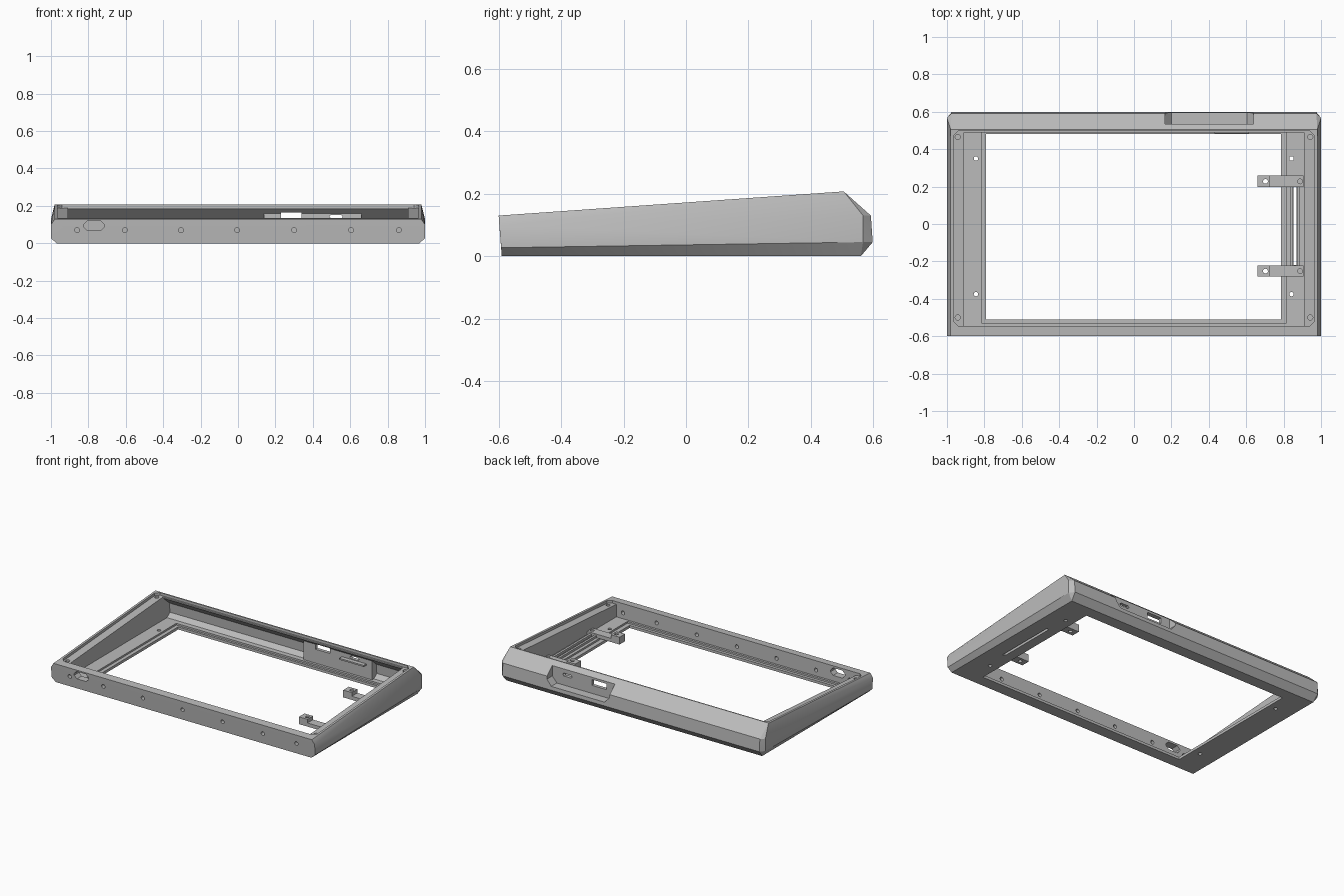
import bpy, bmesh
from math import cos, sin, pi, radians
from mathutils import Vector

if "Cube" in bpy.data.objects:
    bpy.data.objects.remove(bpy.data.objects["Cube"])

grey = bpy.data.materials.new("plain grey")
grey.use_nodes = True
grey.diffuse_color = (0.5, 0.5, 0.5, 1)
grey.node_tree.nodes["Principled BSDF"].inputs["Base Color"].default_value = (0.5, 0.5, 0.5, 1)


def finish(name, bm):
    bmesh.ops.recalc_face_normals(bm, faces=bm.faces)
    mesh = bpy.data.meshes.new(name)
    bm.to_mesh(mesh)
    bm.free()
    mesh.materials.append(grey)
    obj = bpy.data.objects.new(name, mesh)
    bpy.context.collection.objects.link(obj)
    return obj


def hull(name, points):
    bm = bmesh.new()
    for p in points:
        bm.verts.new(p)
    bmesh.ops.convex_hull(bm, input=bm.verts)
    bmesh.ops.dissolve_limit(bm, angle_limit=radians(0.5), verts=bm.verts, edges=bm.edges)
    return finish(name, bm)


def prism(name, points, axis, start, end):
    """Extrude a 2D outline along one axis."""
    bm = bmesh.new()
    verts = []
    for u, v in points:
        co = [u, v]
        co.insert(axis, start)
        verts.append(bm.verts.new(co))
    face = bm.faces.new(verts)
    new = bmesh.ops.extrude_face_region(bm, geom=[face])["geom"]
    move = Vector([end - start if i == axis else 0 for i in range(3)])
    bmesh.ops.translate(bm, vec=move, verts=[g for g in new if isinstance(g, bmesh.types.BMVert)])
    return finish(name, bm)


def box(name, x0, x1, y0, y1, z0, z1):
    return prism(name, [(x0, y0), (x1, y0), (x1, y1), (x0, y1)], 2, z0, z1)


def rod(name, u, v, r, axis, start, end):
    ring = [(u + r * cos(i * pi / 8), v + r * sin(i * pi / 8)) for i in range(16)]
    return prism(name, ring, axis, start, end)


def rounded(x0, x1, y0, y1, c):
    return [(x0 + c, y0), (x1 - c, y0), (x1, y0 + c), (x1, y1 - c),
            (x1 - c, y1), (x0 + c, y1), (x0, y1 - c), (x0, y0 + c)]


def combine(target, tool, operation="DIFFERENCE"):
    mod = target.modifiers.new("cut", "BOOLEAN")
    mod.object, mod.operation, mod.solver = tool, operation, "EXACT"
    deps = bpy.context.evaluated_depsgraph_get()
    target.data = bpy.data.meshes.new_from_object(target.evaluated_get(deps))
    target.modifiers.clear()
    bpy.data.objects.remove(tool)


def top_z(y):
    return 0.13 + (y + 0.6) * 0.07


# Wedge-shaped outer body
side = [(0.97, -0.59, 0), (0.97, 0.56, 0), (1, -0.592, 0.027), (1, 0.567, 0.045),
        (0.975, 0.598, 0.045), (1, -0.598, 0.1), (1, 0.567, 0.13), (0.975, 0.592, 0.13),
        (0.98, -0.6, top_z(-0.6)), (0.98, 0.505, top_z(0.505))]
case = hull("case", [(s * x, y, z) for x, y, z in side for s in (1, -1)])

# Hollow interior with an overhanging back wall
combine(case, prism("cavity", [(-0.545, 0.03), (0.53, 0.03), (0.562, 0.055), (0.557, 0.12),
                               (0.488, 0.18), (0.488, 0.3), (-0.545, 0.3)], 0, -0.91, 0.91))

# Sloped recess for the top plate
outline = rounded(-0.965, 0.965, -0.545, 0.497, 0.025)
combine(case, hull("plate_recess", [(x, y, z) for x, y in outline for z in (top_z(y) - 0.018, 0.3)]))

# Floor opening with a thin lip
combine(case, box("lip_step", -0.815, 0.815, -0.53, 0.495, 0.018, 0.05))
combine(case, box("floor_opening", -0.79, 0.785, -0.51, 0.48, -0.1, 0.1))
combine(case, box("floor_slot", 0.852, 0.87, -0.22, 0.2, -0.1, 0.1))

# Thickened wall and sunken connector bay at the back
combine(case, prism("bay_wall", [(0.512, 0.02), (0.512, 0.176), (0.53, 0.176), (0.57, 0.135),
                                 (0.575, 0.02)], 0, 0.14, 0.66), "UNION")
combine(case, prism("bay", [(0.165, 0.25), (0.64, 0.25), (0.64, 0.11), (0.605, 0.07),
                            (0.2, 0.07), (0.165, 0.11)], 1, 0.535, 0.7))
combine(case, box("square_port", 0.23, 0.34, 0.45, 0.6, 0.125, 0.165))
combine(case, prism("small_port", rounded(0.49, 0.56, 0.132, 0.152, 0.008), 1, 0.45, 0.6))

# Front wall holes and oblong port
for x in (-0.86, -0.605, -0.305, -0.005, 0.3, 0.605, 0.86):
    combine(case, rod("front_hole", x, 0.07, 0.013, 1, -0.7, -0.5))
combine(case, prism("front_port", rounded(-0.825, -0.715, 0.068, 0.12, 0.02), 1, -0.7, -0.5))

# Corner screw holes and floor holes
for x in (-0.942, 0.942):
    for y in (-0.5, 0.465):
        combine(case, rod("corner_hole", x, y, 0.014, 2, top_z(y) - 0.07, 0.3))
for x in (-0.845, 0.842):
    for y in (-0.375, 0.35):
        combine(case, rod("floor_hole", x, y, 0.012, 2, -0.1, 0.1))

# Support brackets: low arm with a raised end block
for label, y in (("front", -0.252), ("back", 0.228)):
    profile = [(0.66, 0.03), (0.905, 0.03), (0.905, 0.055), (0.725, 0.055), (0.725, 0.08), (0.66, 0.08)]
    bracket = prism(label + "_bracket", profile, 1, y - 0.03, y + 0.03)
    for x in (0.703, 0.888):
        combine(bracket, rod("bracket_hole", x, y, 0.013, 2, 0, 0.1))

# Thin rails beside the floor slot, and the connector shelf
for label, x in (("inner", 0.835), ("outer", 0.873)):
    box(label + "_rail", x, x + 0.015, -0.222, 0.198, 0.028, 0.045)
box("connector_shelf", 0.43, 0.615, 0.483, 0.52, 0.118, 0.128)

# Smooth the gently curved cheeks, keep every other edge crisp
bpy.ops.object.select_all(action="DESELECT")
case.select_set(True)
bpy.context.view_layer.objects.active = case
bpy.ops.object.shade_smooth_by_angle(angle=radians(22))
